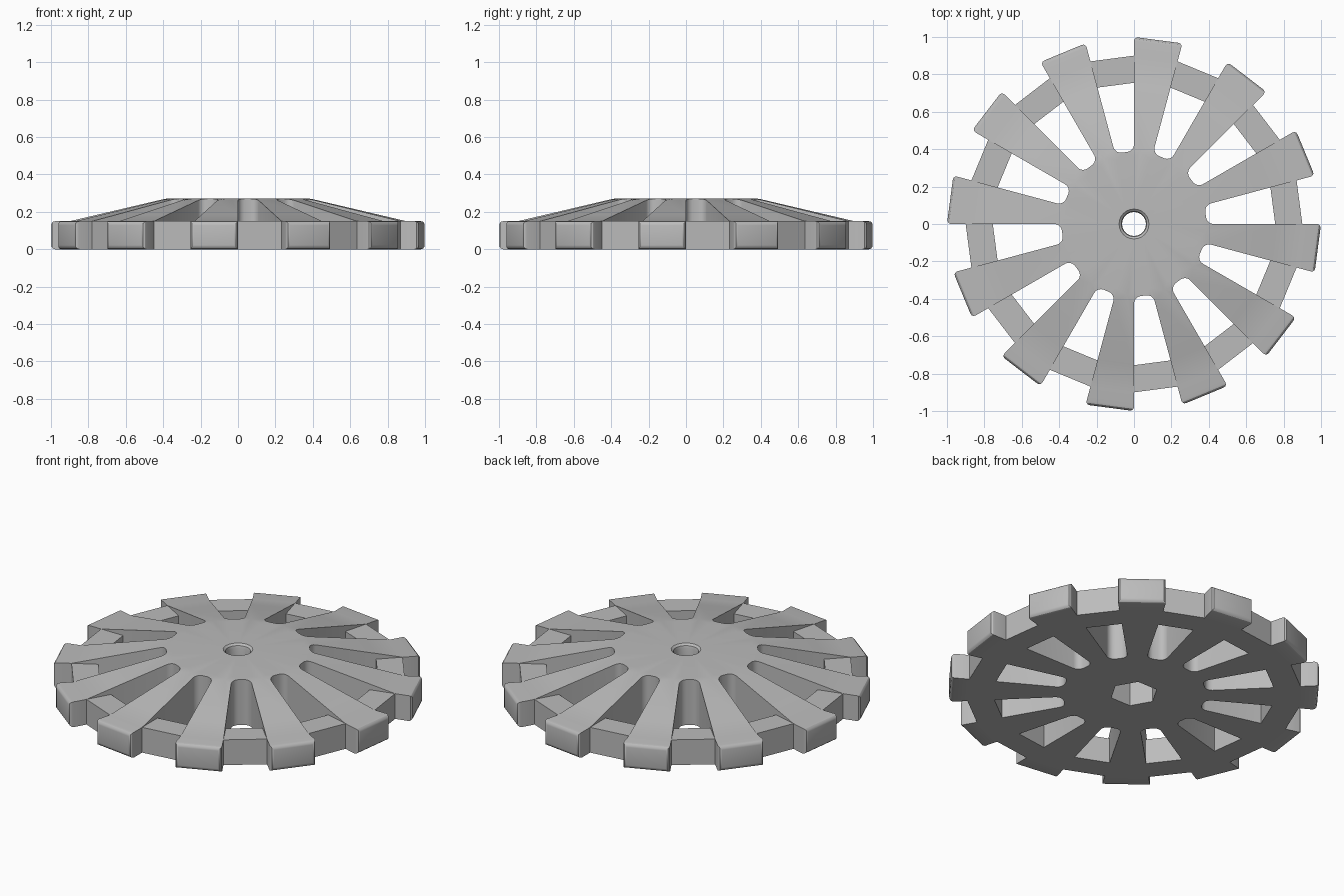
import bpy
import bmesh
from math import cos, sin, pi, radians

if "Cube" in bpy.data.objects:
    bpy.data.objects.remove(bpy.data.objects["Cube"])

STEPS = 24                       # alternating spoke and gap slices
HUB, RIM_IN, RIM_OUT, TIP = 0.39, 0.755, 0.9, 1.0
TOP, RIM_TOP, POCKET_TOP = 0.27, 0.15, 0.15
HEX_RADIUS = 0.13

grey = bpy.data.materials.new("light_grey")
grey.use_nodes = True
colour = (0.5, 0.5, 0.5, 1)
grey.diffuse_color = colour
grey.node_tree.nodes["Principled BSDF"].inputs["Base Color"].default_value = colour

bm = bmesh.new()


def ring(radius, z):
    """One loop of points; radius is a number or a function of the angle."""
    points = []
    for i in range(STEPS):
        a = 2 * pi * i / STEPS
        r = radius(a) if callable(radius) else radius
        points.append(bm.verts.new((r * cos(a), r * sin(a), z)))
    return points


def hexagon(a):
    return HEX_RADIUS * cos(pi / 6) / cos(a % (pi / 3) - pi / 6)


def quad(inner, outer, i):
    j = (i + 1) % STEPS
    bm.faces.new((inner[i], outer[i], outer[j], inner[j]))


# Loops, from the hub's underside pocket up through the bore to the hub edge
spoke_z = TOP - (TOP - RIM_TOP) * (RIM_IN - HUB) / (RIM_OUT - HUB)
hub_low, hub_top = ring(HUB, 0), ring(HUB, TOP)
core = [hub_low, ring(hexagon, 0), ring(hexagon, POCKET_TOP), ring(0.064, POCKET_TOP),
        ring(0.064, 0.245), ring(0.068, 0.26), ring(0.08, TOP), hub_top]
in_low, in_mid, in_top = ring(RIM_IN, 0), ring(RIM_IN, RIM_TOP), ring(RIM_IN, spoke_z)
out_low, out_top = ring(RIM_OUT, 0), ring(RIM_OUT, RIM_TOP)
tip_low, tip_top = ring(TIP, 0), ring(TIP, RIM_TOP)

for i in range(STEPS):
    for a, b in zip(core, core[1:]):
        quad(a, b, i)
    if i % 2:
        # Spoke with its end pad
        path = [hub_top, in_top, out_top, tip_top, tip_low, out_low, in_low, hub_low]
        for a, b in zip(path, path[1:]):
            quad(a, b, i)
    else:
        # Open window, then the straight rim bar
        quad(hub_top, hub_low, i)
        for a, b in ((in_low, in_mid), (in_mid, out_top), (out_top, out_low), (out_low, in_low)):
            quad(a, b, i)
    # Side walls of the spoke
    bm.faces.new((hub_low[i], hub_top[i], in_top[i], in_mid[i], in_low[i]))
    bm.faces.new((in_mid[i], in_top[i], out_top[i]))
    bm.faces.new((out_low[i], out_top[i], tip_top[i], tip_low[i]))

bmesh.ops.recalc_face_normals(bm, faces=bm.faces)

# Rounded window corners and rounded pad ends
corners = [bm.edges.get((a, b)) for a, b in zip(hub_low, hub_top)]
pad_edges = [bm.edges.get((a, b)) for a, b in zip(tip_low, tip_top)]
for loop in (tip_low, tip_top):
    pad_edges += [bm.edges.get((loop[i], loop[(i + 1) % STEPS])) for i in range(1, STEPS, 2)]
bmesh.ops.bevel(bm, geom=corners, offset=0.035, segments=4, profile=0.5, affect='EDGES')
pad_edges = [e for e in pad_edges if e and e.is_valid]
bmesh.ops.bevel(bm, geom=pad_edges, offset=0.022, segments=3, profile=0.5, affect='EDGES')
bmesh.ops.recalc_face_normals(bm, faces=bm.faces)

mesh = bpy.data.meshes.new("spoked_wheel")
bm.to_mesh(mesh)
bm.free()
wheel = bpy.data.objects.new("spoked_wheel", mesh)
bpy.context.collection.objects.link(wheel)
mesh.materials.append(grey)

bpy.context.view_layer.objects.active = wheel
wheel.select_set(True)
bpy.ops.object.shade_smooth_by_angle(angle=radians(30))
